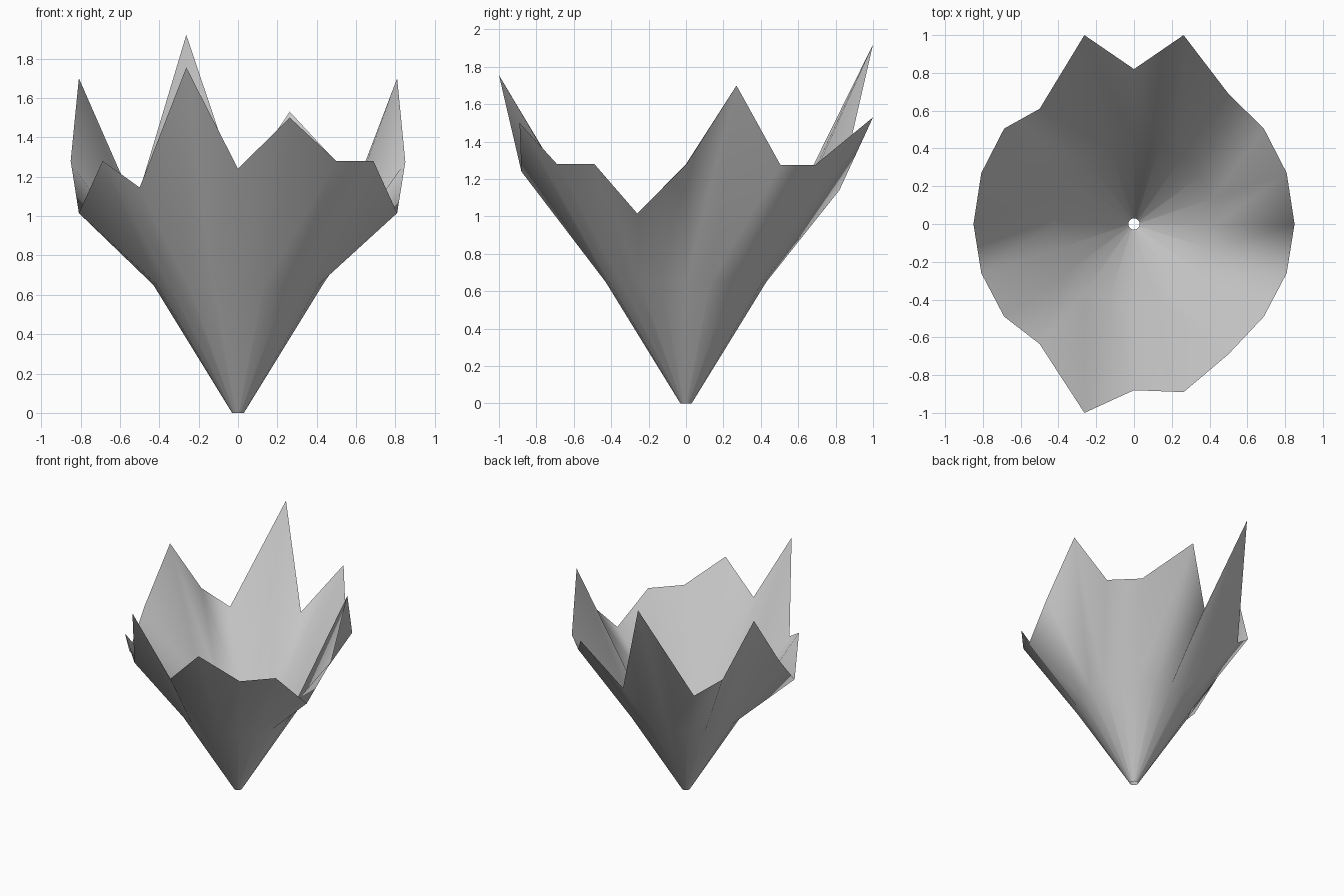
import bpy
import bmesh
import math

if "Cube" in bpy.data.objects:
    bpy.data.objects.remove(bpy.data.objects["Cube"])

SIDES = 20

# One plain grey for the whole shell
grey = bpy.data.materials.new("light_grey")
grey.diffuse_color = (0.6, 0.6, 0.6, 1)
grey.use_nodes = True
grey.node_tree.nodes["Principled BSDF"].inputs["Base Color"].default_value = grey.diffuse_color

# Jagged rim: (y, z) of each column, counter-clockwise from +x
RIM = [(0.00, 1.275), (0.27, 1.70), (0.505, 1.275), (0.69, 1.275), (1.00, 1.53),
       (0.82, 1.14), (1.00, 1.92), (0.61, 1.13), (0.505, 1.275), (0.27, 1.70),
       (0.00, 1.28), (-0.26, 1.015), (-0.49, 1.28), (-0.635, 1.145), (-1.00, 1.755),
       (-0.88, 1.24), (-0.89, 1.50), (-0.69, 1.28), (-0.49, 1.28), (-0.26, 1.015)]

bm = bmesh.new()


def ring(radius, z):
    """Level circle of vertices."""
    return [bm.verts.new((radius * math.cos(math.tau * i / SIDES),
                          radius * math.sin(math.tau * i / SIDES), z))
            for i in range(SIDES)]


# Open tip, waist ring and broken rim
tip = ring(0.03, 0)
waist = ring(0.43, 0.65)
rim = [bm.verts.new((0.85 * math.cos(math.tau * i / SIDES), y, z))
       for i, (y, z) in enumerate(RIM)]

# Cone wall below, folded triangles up to the rim
for i in range(SIDES):
    j = (i + 1) % SIDES
    bm.faces.new((tip[i], tip[j], waist[j], waist[i]))
    bm.faces.new((waist[i], waist[j], rim[j]))
    bm.faces.new((waist[i], rim[j], rim[i]))

for face in bm.faces:
    face.smooth = True

mesh = bpy.data.meshes.new("jagged_shell")
bm.to_mesh(mesh)
bm.free()
mesh.materials.append(grey)
shell = bpy.data.objects.new("jagged_shell", mesh)
bpy.context.collection.objects.link(shell)
